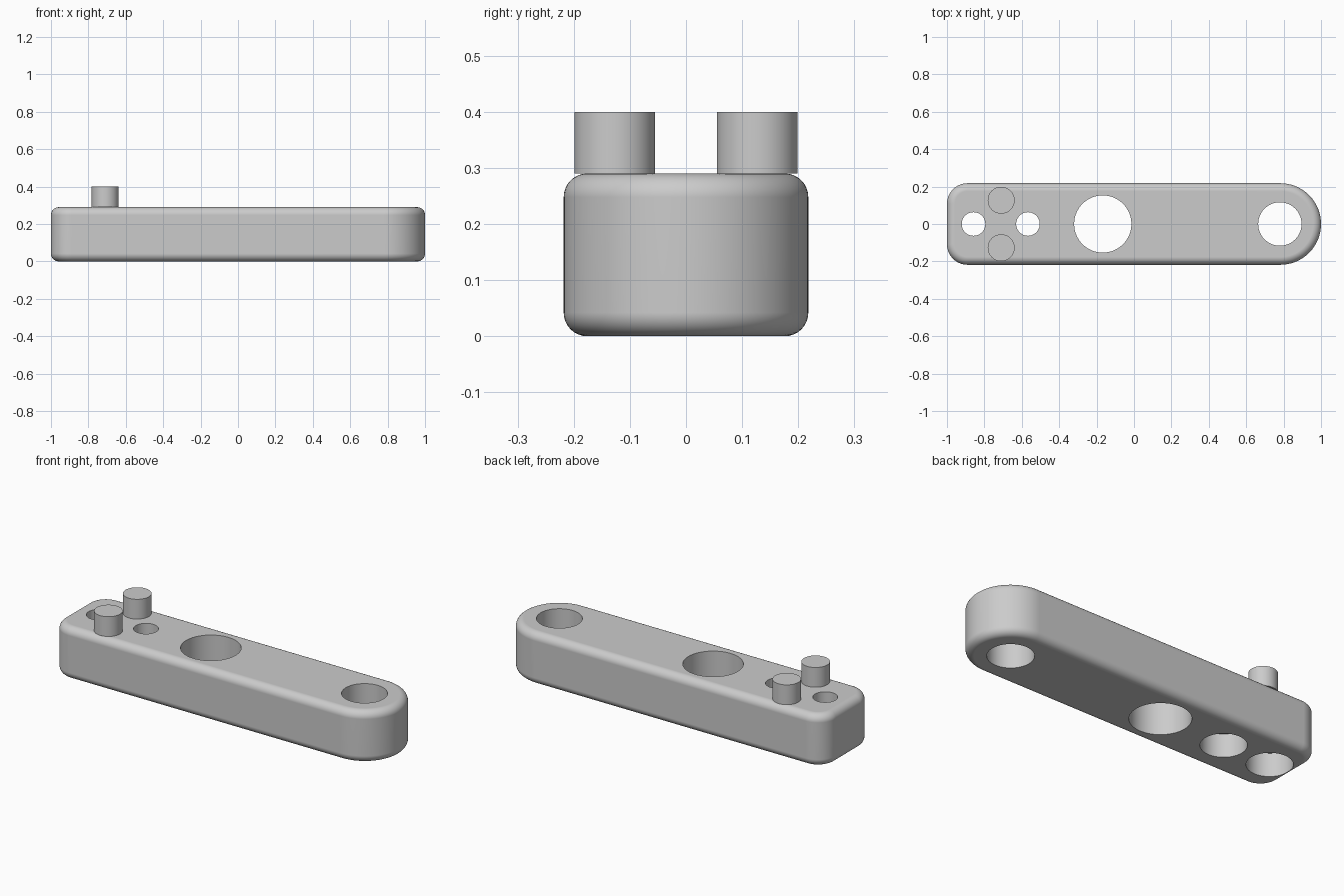
import bpy, bmesh
from math import sin, cos, pi

if "Cube" in bpy.data.objects:
    bpy.data.objects.remove(bpy.data.objects["Cube"])

HALF, HEIGHT, FILLET = 0.218, 0.29, 0.042
CORNER = 0.11
STEPS = 8

grey = bpy.data.materials.new("plain grey")
grey.use_nodes = True
grey.diffuse_color = (0.6, 0.6, 0.6, 1)
grey.node_tree.nodes["Principled BSDF"].inputs["Base Color"].default_value = (0.6, 0.6, 0.6, 1)


def arc(cx, cy, r, start, end, n):
    angles = [start + (end - start) * i / n for i in range(n + 1)]
    return [(cx + r * cos(a), cy + r * sin(a)) for a in angles]


def outline(inset):
    """Bar outline: full round at the left end, rounded corners at the other."""
    cx, cy = -1 + CORNER, HALF - CORNER
    r = CORNER - inset
    return (arc(1 - HALF, 0, HALF - inset, -pi / 2, pi / 2, 48)
            + arc(cx, cy, r, pi / 2, pi, 14)
            + arc(cx, -cy, r, pi, 1.5 * pi, 14))


def make_object(name, bm):
    bmesh.ops.recalc_face_normals(bm, faces=bm.faces)
    mesh = bpy.data.meshes.new(name)
    bm.to_mesh(mesh)
    bm.free()
    mesh.materials.append(grey)
    obj = bpy.data.objects.new(name, mesh)
    bpy.context.collection.objects.link(obj)
    return obj


def cylinder(name, x, y, r, bottom, top):
    bm = bmesh.new()
    bmesh.ops.create_cone(bm, cap_ends=True, segments=64, radius1=r, radius2=r, depth=top - bottom)
    bmesh.ops.translate(bm, verts=bm.verts, vec=(x, y, (top + bottom) / 2))
    return make_object(name, bm)


def smooth(obj):
    bpy.ops.object.select_all(action='DESELECT')
    obj.select_set(True)
    bpy.context.view_layer.objects.active = obj
    bpy.ops.object.shade_smooth_by_angle(angle=pi / 6)


# Filleted bar, lofted through inset copies of the outline
quarter = [i * pi / 2 / STEPS for i in range(STEPS + 1)]
lower = [(FILLET * (1 - sin(a)), FILLET * (1 - cos(a))) for a in quarter]
layers = lower + [(inset, HEIGHT - z) for inset, z in reversed(lower)]
bm = bmesh.new()
rings = [[bm.verts.new((x, y, z)) for x, y in outline(inset)] for inset, z in layers]
for a, b in zip(rings, rings[1:]):
    for i in range(len(a)):
        j = (i + 1) % len(a)
        bm.faces.new((a[i], a[j], b[j], b[i]))
bm.faces.new(rings[0])
bm.faces.new(rings[-1])
body = make_object("bar_body", bm)

# Through holes, and wider counterbores under the two small ones
cutters = [
    cylinder("large_hole_cutter", -0.167, 0, 0.153, -0.1, 0.5),
    cylinder("end_hole_cutter", 0.78, 0, 0.116, -0.1, 0.5),
]
for x in (-0.858, -0.567):
    cutters.append(cylinder("screw_hole_cutter", x, 0, 0.063, -0.1, 0.5))
    cutters.append(cylinder("counterbore_cutter", x, 0, 0.115, -0.1, 0.13))

bpy.context.view_layer.objects.active = body
for cutter in cutters:
    mod = body.modifiers.new("hole", 'BOOLEAN')
    mod.operation = 'DIFFERENCE'
    mod.solver = 'EXACT'
    mod.object = cutter
    bpy.ops.object.modifier_apply(modifier=mod.name)
for cutter in cutters:
    bpy.data.objects.remove(cutter)
smooth(body)
weighted = body.modifiers.new("even shading", 'WEIGHTED_NORMAL')
weighted.keep_sharp = True

# Pair of round pins on top
for name, y in (("front_pin", -0.127), ("back_pin", 0.127)):
    smooth(cylinder(name, -0.71, y, 0.072, HEIGHT, 0.40))
